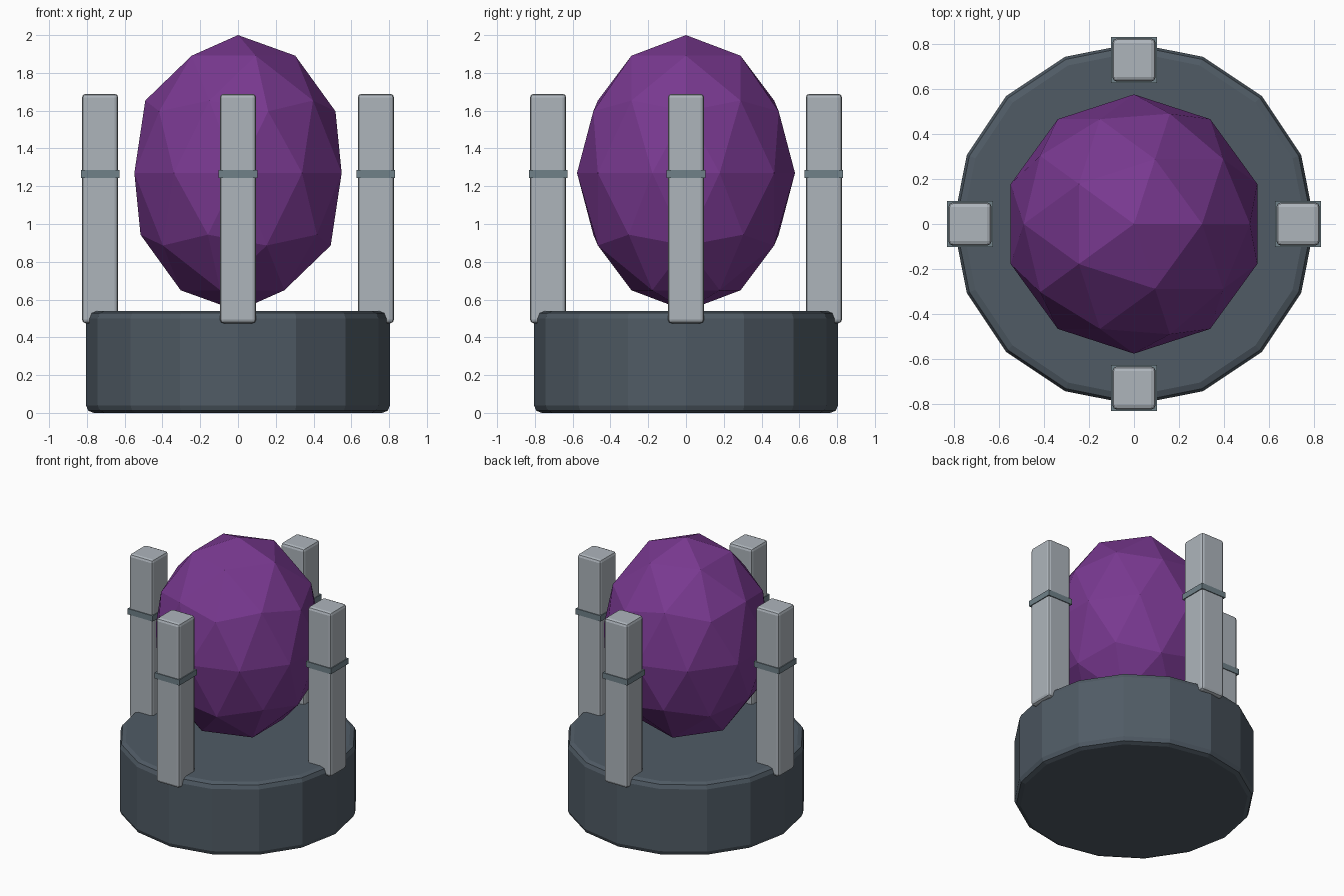
import bpy, math

if "Cube" in bpy.data.objects:
    bpy.data.objects.remove(bpy.data.objects["Cube"])


def material(name, rgb):
    m = bpy.data.materials.new(name)
    m.diffuse_color = (*rgb, 1)
    m.use_nodes = True
    m.node_tree.nodes["Principled BSDF"].inputs["Base Color"].default_value = m.diffuse_color
    return m


def finish(name, mat, scale=(1, 1, 1), bevel=0):
    o = bpy.context.object
    o.name = name
    o.scale = scale
    bpy.ops.object.transform_apply(location=False, rotation=False, scale=True)
    o.data.materials.append(mat)
    if bevel:
        b = o.modifiers.new("bevel", 'BEVEL')
        b.width = bevel
        b.segments = 2
        b.limit_method = 'ANGLE'
        b.angle_limit = math.radians(40)
    return o


stone = material("dark_stone", (0.08, 0.105, 0.13))
metal = material("pale_metal", (0.42, 0.46, 0.50))
trim = material("band_metal", (0.16, 0.22, 0.25))
purple = material("purple_crystal", (0.19, 0.04, 0.28))

# Sixteen-sided base; a vertex lies on each axis
bpy.ops.mesh.primitive_cylinder_add(vertices=16, radius=0.805, depth=0.54,
                                    location=(0, 0, 0.27))
finish("base", stone, bevel=0.04)

# Faceted crystal
bpy.ops.mesh.primitive_ico_sphere_add(subdivisions=2, radius=1, location=(0, 0, 1.27))
finish("crystal", purple, (0.577, 0.577, 0.73))

# Four pillars, each with a thin band
sides = {"right": (1, 0), "back": (0, 1), "left": (-1, 0), "front": (0, -1)}
for side, (dx, dy) in sides.items():
    x, y = dx * 0.73, dy * 0.73
    bpy.ops.mesh.primitive_cube_add(size=1, location=(x, y, 1.082))
    finish(side + "_pillar", metal, (0.192, 0.192, 1.215), 0.02)
    bpy.ops.mesh.primitive_cube_add(size=1, location=(x, y, 1.265))
    finish(side + "_band", trim, (0.204, 0.204, 0.042))
